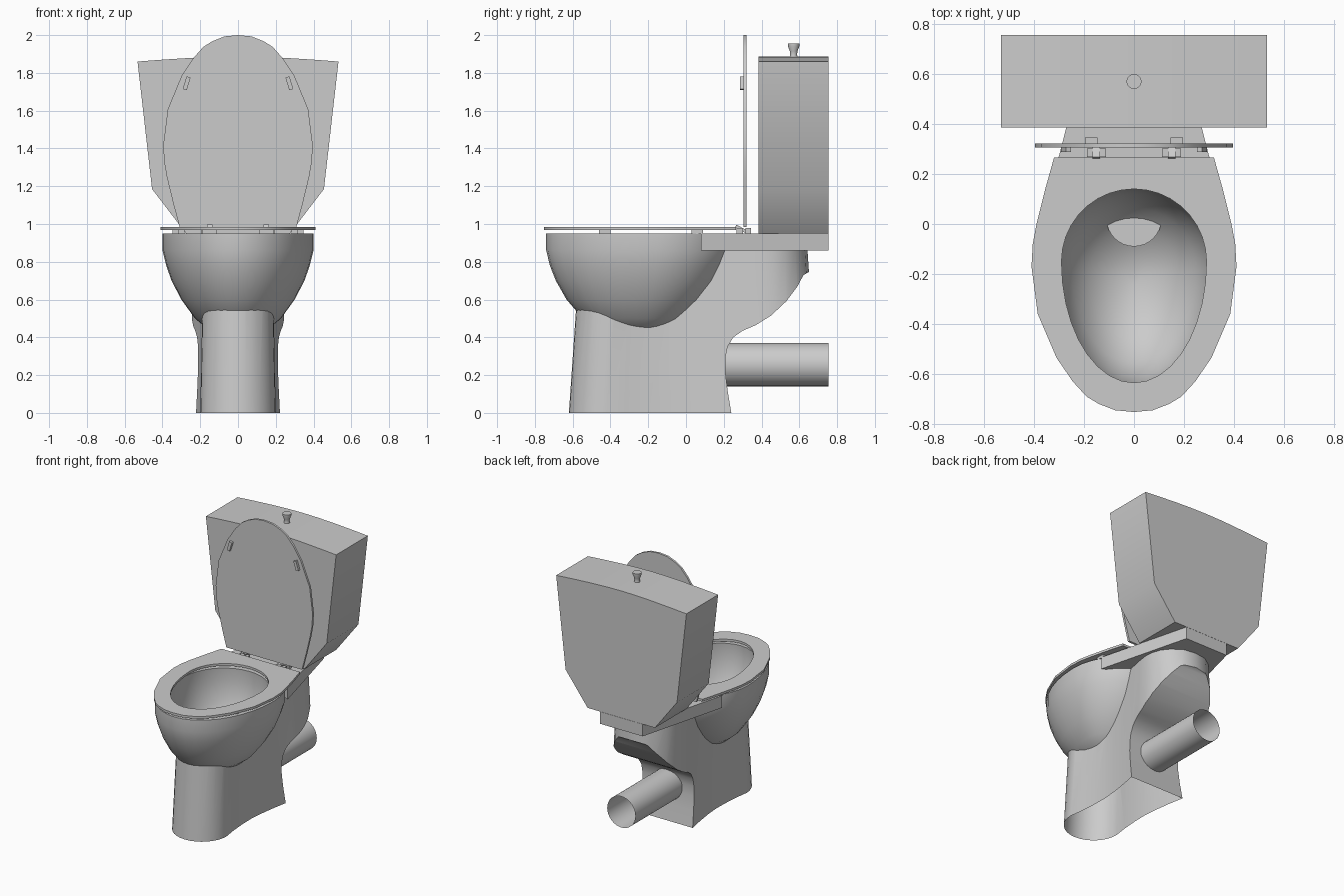
import bpy, bmesh, math
from mathutils import Matrix, Vector

if "Cube" in bpy.data.objects:
    bpy.data.objects.remove(bpy.data.objects["Cube"])

ceramic = bpy.data.materials.new("grey_ceramic")
ceramic.use_nodes = True
GREY = (0.6, 0.6, 0.6, 1)
ceramic.diffuse_color = GREY
ceramic.node_tree.nodes["Principled BSDF"].inputs["Base Color"].default_value = GREY


def finish(bm, name, smooth=True):
    bmesh.ops.recalc_face_normals(bm, faces=bm.faces)
    me = bpy.data.meshes.new(name)
    bm.to_mesh(me)
    bm.free()
    ob = bpy.data.objects.new(name, me)
    bpy.context.scene.collection.objects.link(ob)
    me.materials.append(ceramic)
    if smooth:
        shade(ob)
    return ob


def shade(ob):
    bpy.ops.object.select_all(action='DESELECT')
    ob.select_set(True)
    bpy.context.view_layer.objects.active = ob
    bpy.ops.object.shade_smooth_by_angle(angle=math.radians(35))


def loft(name, rings, cap_start=True, cap_end=True, smooth=True):
    """Skin a list of equal-length point rings."""
    bm = bmesh.new()
    vs = [[bm.verts.new(p) for p in r] for r in rings]
    n = len(vs[0])
    for a, b in zip(vs, vs[1:]):
        for i in range(n):
            j = (i + 1) % n
            bm.faces.new((a[i], a[j], b[j], b[i]))
    if cap_start:
        bm.faces.new(vs[0])
    if cap_end:
        bm.faces.new(vs[-1])
    return finish(bm, name, smooth)


def slab(name, pts, z0, z1, smooth=True):
    return loft(name, [[(x, y, z) for x, y in pts] for z in (z0, z1)], smooth=smooth)


def mirrored(half):
    """Close a half outline across x = 0."""
    return half + [(-x, y) for x, y in reversed(half) if x > 0.0001]


def box(name, centre, size, turn=None):
    bm = bmesh.new()
    m = Matrix.Translation(centre) @ (turn or Matrix()) @ Matrix.Diagonal((*size, 1))
    bmesh.ops.create_cube(bm, size=1, matrix=m)
    return finish(bm, name, False)


def cut(ob, cutter):
    cutter.hide_render = True
    mod = ob.modifiers.new("cut", 'BOOLEAN')
    mod.operation, mod.solver, mod.object = 'DIFFERENCE', 'EXACT', cutter
    bpy.context.view_layer.objects.active = ob
    bpy.ops.object.modifier_apply(modifier=mod.name)
    bpy.data.objects.remove(cutter)


def egg(s, c, z, n=36):
    """Egg ring: long front half, short back half."""
    out = []
    for i in range(n):
        t = 2 * math.pi * i / n
        b = 0.41 if math.sin(t) > 0 else 0.59
        out.append((0.40 * s * math.cos(t), c + b * s * math.sin(t), z))
    return out


# Bowl: outer shell up to the rim, then the inner basin
outer = [(.40, .08, -.22), (.43, .36, -.22), (.50, .57, -.21), (.60, .75, -.19),
         (.70, .88, -.17), (.78, .95, -.16), (.86, 1, -.15), (.95, 1, -.15)]
inner = [(.95, .78, -.18), (.86, .79, -.18), (.70, .73, -.18), (.60, .62, -.19),
         (.52, .45, -.20), (.47, .25, -.21), (.45, .06, -.21)]
loft("bowl", [egg(s, c, z) for z, s, c in outer + inner])

# Raised outlet ledge at the back of the basin
ledge = [(.11, .16)] + [(.11 * math.cos(a * math.pi / 16), .02 - .11 * math.sin(a * math.pi / 16))
                        for a in range(9)]
slab("outlet_ledge", mirrored(ledge), .44, .56)

# Pedestal: tapered column, scooped at the back, trimmed to the bowl, open below
front = [(.2 * math.sin(a * math.pi / 16), -.42 - .2 * math.cos(a * math.pi / 16)) for a in range(9)]
plan = mirrored(front + [(.186, -.32), (.177, -.2), (.175, -.1), (.183, 0), (.2, .12), (.222, .24),
                         (.245, .35), (.256, .43), (.252, .5), (.228, .57), (.18, .63),
                         (.1, .685), (0, .70)])
top = .91
pedestal = loft("pedestal", [[(x, y, 0) for x, y in plan],
                             [(x * top, y * top + .005, .88) for x, y in plan]])
scoop = [(.24, -.1), (.24, 0), (.22, .12), (.208, .22), (.208, .29), (.22, .35), (.25, .4), (.30, .435),
         (.37, .465), (.45, .515), (.53, .59), (.59, .67), (.622, .73), (.75, .8), (.9, .8), (.9, -.1)]
cut(pedestal, loft("scoop_cutter", [[(x, y, z) for y, z in scoop] for x in (-.5, .5)]))
cut(pedestal, loft("bowl_cutter", [egg(s * .97, c, z + .01) for z, s, c in outer]))
bm = bmesh.new()
bm.from_mesh(pedestal.data)
floor = [f for f in bm.faces if all(v.co.z < .001 for v in f.verts)]
bmesh.ops.delete(bm, geom=floor, context='FACES')
bm.to_mesh(pedestal.data)
bm.free()
shade(pedestal)

# Waste pipe
loft("waste_pipe", [[(.115 * math.cos(i * math.pi / 16), y, .255 + .115 * math.sin(i * math.pi / 16))
                     for i in range(32)] for y in (.19, .755)], False, False)

# Shelf carrying the tank
slab("tank_shelf", mirrored([(0, .2), (.2, .14), (.35, .08), (.175, .755)]), .86, .949, False)

# Tank with sloping base and arched top
half = [(0, .95), (.275, .95), (.455, 1.185), (.532, 1.86), (.4, 1.87), (.24, 1.88), (.12, 1.885), (0, 1.887)]
loft("tank", [[(x, y, z) for x, z in mirrored(half)] for y in (.385, .755)])

# Flush knob
knob = [(1.88, .022), (1.895, .018), (1.915, .02), (1.94, .03), (1.955, .03)]
loft("flush_knob", [[(r * math.cos(i * math.pi / 10), .57 + r * math.sin(i * math.pi / 10), z)
                     for i in range(20)] for z, r in knob])

# Seat ring and upright lid share one outline
seat_half = [(0, .265), (.32, .265), (.355, .14), (.39, 0), (.405, -.08), (.41, -.17), (.385, -.36),
             (.31, -.535), (.245, -.63), (.19, -.69), (.14, -.72), (.075, -.745), (0, -.752)]
outline = mirrored(seat_half)
seat = slab("seat", outline, .968, .985)
hole_ring = []
for i in range(36):
    t = 2 * math.pi * i / 36
    b = .29 if math.sin(t) > 0 else .485
    hole_ring.append((.29 * math.cos(t), -.15 + b * math.sin(t)))
cut(seat, slab("hole_cutter", hole_ring, .9, 1.05))
shade(seat)
loft("lid", [[(x * .965, yy, 1.248 - y) for x, y in outline] for yy in (.305, .321)])

# Bumpers and hinges, one set per side
for side, sx in (("left", 1), ("right", -1)):
    box(side + "_front_bumper", (sx * .30, -.43, .959), (.035, .06, .022))
    box(side + "_rear_bumper", (sx * .33, .06, .959), (.035, .06, .022))
    box(side + "_lid_bumper", (sx * .272, .297, 1.745), (.022, .02, .07),
        Matrix.Rotation(sx * -.3, 4, 'Y'))
    box(side + "_hinge_base", (sx * .15, .285, .963), (.075, .035, .03))
    box(side + "_hinge_arm", (sx * .15, .29, .975), (.03, .06, .016), Matrix.Rotation(-.5, 4, 'X'))
    box(side + "_hinge_plate", (sx * .17, .33, .965), (.05, .03, .03))
